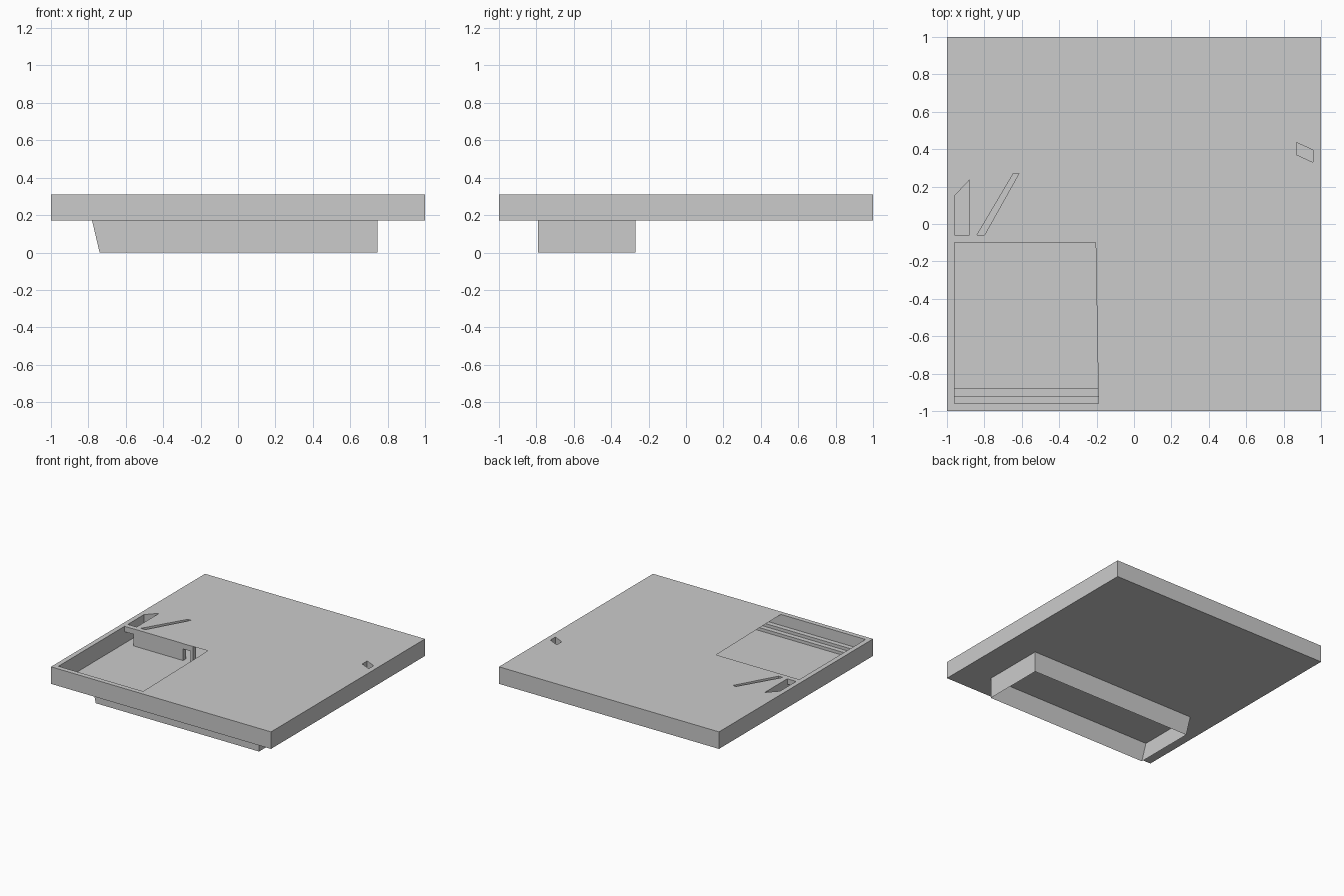
import bpy, bmesh

if "Cube" in bpy.data.objects:
    bpy.data.objects.remove(bpy.data.objects["Cube"])

BASE, TOP = 0.17, 0.31      # floor and roof levels
IN = 0.96                   # inner face of the perimeter wall


def finish(name, bm):
    mesh = bpy.data.meshes.new(name)
    bm.to_mesh(mesh)
    bm.free()
    obj = bpy.data.objects.new(name, mesh)
    bpy.context.collection.objects.link(obj)
    return obj


def loop(bm, pts, z):
    return [bm.verts.new((x, y, z)) for x, y in pts]


def wall(name, pts, z0=BASE, z1=TOP, closed=True, top_pts=None):
    """Upright sheet following a plan outline."""
    bm = bmesh.new()
    low, high = loop(bm, pts, z0), loop(bm, top_pts or pts, z1)
    n = len(pts)
    for i in range(n if closed else n - 1):
        j = (i + 1) % n
        bm.faces.new((low[i], low[j], high[j], high[i]))
    return finish(name, bm)


def plate(name, outlines, z):
    """Flat sheet; every outline after the first is a hole."""
    bm = bmesh.new()
    edges = []
    for pts in outlines:
        v = loop(bm, pts, z)
        edges += [bm.edges.new((v[i], v[(i + 1) % len(v)])) for i in range(len(v))]
    bmesh.ops.triangle_fill(bm, edges=edges, use_beauty=True, normal=(0, 0, 1))
    return finish(name, bm)


def rect(x0, y0, x1, y1):
    return [(x0, y0), (x1, y0), (x1, y1), (x0, y1)]


def box(name, x0, y0, x1, y1, z0, z1):
    obj = wall(name, rect(x0, y0, x1, y1), z0, z1)
    bm = bmesh.new()
    bm.from_mesh(obj.data)
    bmesh.ops.holes_fill(bm, edges=bm.edges)
    bmesh.ops.recalc_face_normals(bm, faces=bm.faces)
    bm.to_mesh(obj.data)
    bm.free()
    return obj


# Openings in the roof
room = [(-IN, -IN), (-0.19, -IN), (-0.205, -0.1), (-IN, -0.1)]
passage = [(-IN, -0.06), (-0.88, -0.06), (-0.88, 0.235), (-IN, 0.15)]
slot = [(-0.84, -0.06), (-0.8, -0.06), (-0.615, 0.27), (-0.645, 0.27)]
vent = [(0.87, 0.37), (0.957, 0.33), (0.957, 0.395), (0.87, 0.435)]

# Outer shell
outer = rect(-1, -1, 1, 1)
plate("roof", [outer, room, passage, slot, vent], TOP)
plate("floor", [outer], BASE)
wall("outer_walls", outer)

# Inner face of the perimeter wall, and the sides of the shafts
wall("inner_walls", rect(-IN, -IN, IN, IN)[::-1])
wall("passage_walls", [(-0.88, -0.06), (-0.88, 0.235), (-IN, 0.15)], closed=False)
wall("slot_walls", slot[::-1])
wall("vent_walls", vent[::-1])

# Partition behind the open room, with doorway lintels
wall("partition", rect(-0.88, -0.1, -0.43, -0.06))
wall("partition_stub", rect(-0.36, -0.1, -0.34, -0.06))
for i, (x0, x1) in enumerate([(-IN, -0.88), (-0.43, -0.36)]):
    box(f"lintel_{i}", x0, -0.0999, x1, -0.0601, 0.265, TOP - 0.001)

# Two long steps along the front wall of the room
bm = bmesh.new()
prof = [(-0.88, BASE), (-0.88, 0.195), (-0.92, 0.195), (-0.92, 0.22), (-IN, 0.22)]
ends = [[bm.verts.new((x, y, z)) for y, z in prof] for x in (-IN, IN)]
for i in range(len(prof) - 1):
    bm.faces.new((ends[0][i], ends[0][i + 1], ends[1][i + 1], ends[1][i]))
bmesh.ops.recalc_face_normals(bm, faces=bm.faces)
finish("steps", bm)

# Open-bottomed skirt below, with one sloping end
wall("lower_skirt", rect(-0.74, -0.79, 0.745, -0.27), 0, BASE,
     top_pts=rect(-0.78, -0.79, 0.745, -0.27))
